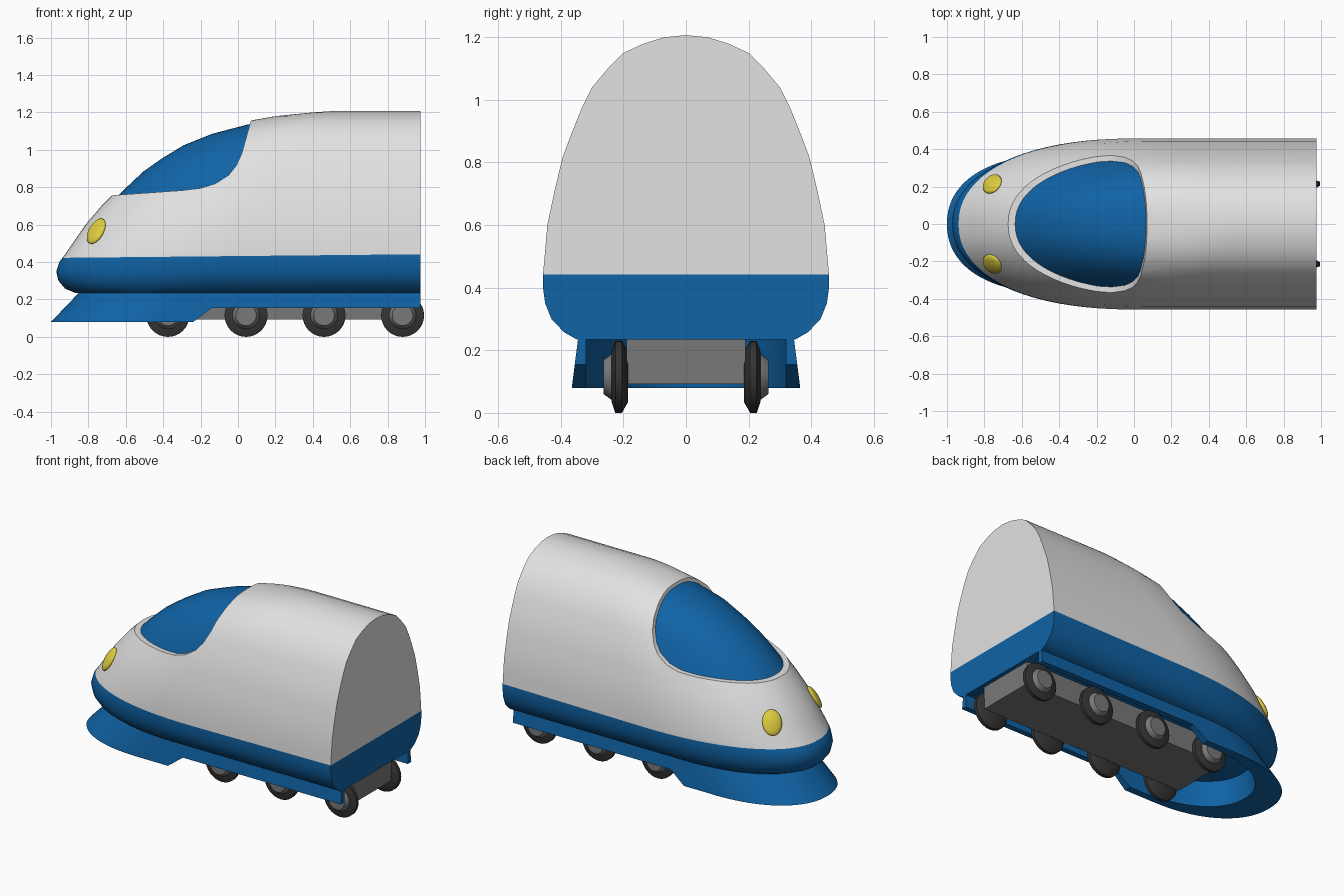
import bpy, bmesh, math
from mathutils import Vector

cube = bpy.data.objects.get("Cube")
if cube:
    bpy.data.objects.remove(cube, do_unlink=True)


def material(name, rgb):
    m = bpy.data.materials.new(name)
    m.use_nodes = True
    m.diffuse_color = (*rgb, 1)
    m.node_tree.nodes["Principled BSDF"].inputs["Base Color"].default_value = (*rgb, 1)
    return m


WHITE = material("white paint", (0.76, 0.76, 0.76))
BLUE = material("blue paint", (0.005, 0.125, 0.38))
YELLOW = material("yellow lamp", (0.74, 0.62, 0.05))
GREY = material("chassis grey", (0.19, 0.19, 0.19))
DARK = material("dark tyre", (0.035, 0.035, 0.035))


def finish(bm, name, *mats):
    bmesh.ops.recalc_face_normals(bm, faces=bm.faces)
    mesh = bpy.data.meshes.new(name)
    bm.to_mesh(mesh)
    bm.free()
    for m in mats:
        mesh.materials.append(m)
    obj = bpy.data.objects.new(name, mesh)
    bpy.context.collection.objects.link(obj)
    return obj


def activate(obj):
    bpy.ops.object.select_all(action='DESELECT')
    obj.select_set(True)
    bpy.context.view_layer.objects.active = obj


def smooth(obj, angle=35):
    activate(obj)
    bpy.ops.object.shade_smooth_by_angle(angle=math.radians(angle))


def outline(z, nose, width, shoulder, tail, steps=20):
    """U-shaped plan outline: rounded nose towards -x, straight sides to the tail."""
    side = [(tail, width)]
    for i in range(steps + 1):
        t = math.pi / 2 * (1 - i / steps)
        x = shoulder - (shoulder - nose) * max(math.cos(t), 0) ** (2 / 2.2)
        side.append((x, width * max(math.sin(t), 0) ** (2 / 2.2)))
    pts = side + [(x, -y) for x, y in reversed(side[:-1])]
    return [Vector((x, y, z)) for x, y in pts]


def loft(rings, closed_tube=False):
    bm = bmesh.new()
    rows = [[bm.verts.new(p) for p in ring] for ring in rings]
    n = len(rows[0])
    pairs = list(zip(rows, rows[1:]))
    if closed_tube:
        pairs.append((rows[-1], rows[0]))
    for a, b in pairs:
        for i in range(n - 1 if closed_tube else n):
            j = (i + 1) % n
            bm.faces.new((a[i], a[j], b[j], b[i]))
    if closed_tube:
        for end in (0, -1):
            bm.faces.new([row[end] for row in rows])
    else:
        bm.faces.new(rows[0])
    bmesh.ops.remove_doubles(bm, verts=bm.verts, dist=0.0001)
    return bm


def cut_with_profile(obj, points):
    """Remove a prism with the given side profile from the object."""
    bm = bmesh.new()
    sides = [[bm.verts.new((x, y, z)) for x, z in points] for y in (-0.8, 0.8)]
    for s in sides:
        bm.faces.new(s)
    for i in range(len(points)):
        j = (i + 1) % len(points)
        bm.faces.new((sides[0][i], sides[0][j], sides[1][j], sides[1][i]))
    cutter = finish(bm, "cutter", *obj.data.materials)
    cutter.hide_render = True
    mod = obj.modifiers.new("cut", 'BOOLEAN')
    mod.operation, mod.solver, mod.object = 'DIFFERENCE', 'EXACT', cutter
    activate(obj)
    bpy.ops.object.modifier_apply(modifier=mod.name)
    bpy.data.objects.remove(cutter, do_unlink=True)


# Hull levels: height, nose x, half width, x where the sides become straight
LEVELS = [
    (.235, -.87, .35, -.2), (.258, -.925, .39, -.12), (.3, -.96, .43, -.04),
    (.35, -.972, .45, 0), (.4, -.955, .457, 0), (.44, -.925, .457, 0),
    (.52, -.87, .45, .04), (.6, -.815, .443, .08), (.7, -.73, .422, .14),
    (.76, -.67, .408, .18), (.82, -.61, .393, .22), (.9, -.525, .363, .26),
    (.97, -.425, .335, .3), (1.04, -.31, .3, .34), (1.1, -.16, .25, .4),
    (1.15, .03, .2, .44), (1.18, .2, .135, .48), (1.2, .4, .07, .55),
    (1.207, .5, 0, .6)]
TAIL = 0.975

# Body shell with the cockpit opening cut out
body = finish(loft([outline(*level, TAIL) for level in LEVELS]), "body", WHITE, BLUE)
cut_with_profile(body, [
    (-.9, .75), (-.67, .757), (-.3, .783), (-.2, .795), (-.12, .82), (-.05, .865),
    (-.01, .915), (.02, .98), (.045, 1.07), (.07, 1.16), (.08, 1.4), (-.9, 1.4)])

# Blue band below the belt line
bm = bmesh.new()
bm.from_mesh(body.data)
belt, up = Vector((0, 0, .432)), Vector((-.01, 0, 1))
bmesh.ops.bisect_plane(bm, geom=bm.verts[:] + bm.edges[:] + bm.faces[:],
                       plane_co=belt, plane_no=up, dist=0.0001)
for f in bm.faces:
    f.material_index = int((f.calc_center_median() - belt).dot(up) < 0)
bm.to_mesh(body.data)
bm.free()
smooth(body)

# Windscreen: slightly smaller hull showing through the opening
screen = [outline(z - .015, nose + .02, w * .94, shoulder, .9)
          for z, nose, w, shoulder in LEVELS if z > .65]
smooth(finish(loft(screen), "windscreen", BLUE))

# Flared skirt, deep around the nose and shallow along the wheels
skirt = finish(loft([
    outline(.236, -.85, .345, -.25, TAIL), outline(.08, -1, .365, -.45, TAIL),
    outline(.08, -.82, .32, -.3, TAIL), outline(.236, -.8, .32, -.25, TAIL)],
    closed_tube=True), "skirt", BLUE)
cut_with_profile(skirt, [(-.26, .06), (-.24, .08), (-.14, .155), (1.2, .155),
                         (1.2, -.2), (-.26, -.2)])
smooth(skirt)

# Chassis block
bm = bmesh.new()
bmesh.ops.create_cube(bm, size=1)
for v in bm.verts:
    v.co = v.co * Vector((1.44, .38, .146)) + Vector((.23, 0, .165))
finish(bm, "chassis", GREY)


def turned(name, profile, mat, x, side, steps=32):
    """Lathe a (distance from centre, radius) profile around the axle."""
    bm = bmesh.new()
    rows = []
    for y, r in profile:
        ring = [2 * math.pi * i / steps for i in range(steps)]
        rows.append([bm.verts.new((x + r * math.cos(a), side * y, .115 + r * math.sin(a)))
                     for a in ring])
    for a, b in zip(rows, rows[1:]):
        for i in range(steps):
            j = (i + 1) % steps
            bm.faces.new((a[i], a[j], b[j], b[i]))
    bm.faces.new(rows[0])
    bm.faces.new(rows[-1])
    smooth(finish(bm, name, mat))


# Wheels and hubs
for number, x in enumerate((-.375, .043, .46, .88), 1):
    for label, side in (("left", 1), ("right", -1)):
        turned(f"{label}_tyre_{number}", [(.185, .08), (.205, .115), (.226, .115), (.238, .08)],
               DARK, x, side)
        turned(f"{label}_hub_{number}", [(.23, .075), (.24, .072), (.263, .055)],
               GREY, x, side)

# Headlights lying on the nose surface
for label, side in (("left", 1), ("right", -1)):
    bm = bmesh.new()
    bmesh.ops.create_uvsphere(bm, u_segments=32, v_segments=16, radius=1)
    lamp = finish(bm, f"{label}_headlight", YELLOW)
    lamp.scale = (.058, .077, .022)
    lamp.location = (-.758, side * .214, .565)
    lamp.rotation_euler = Vector((-.96, side * .9, .75)).to_track_quat('Z', 'Y').to_euler()
    smooth(lamp, 60)
